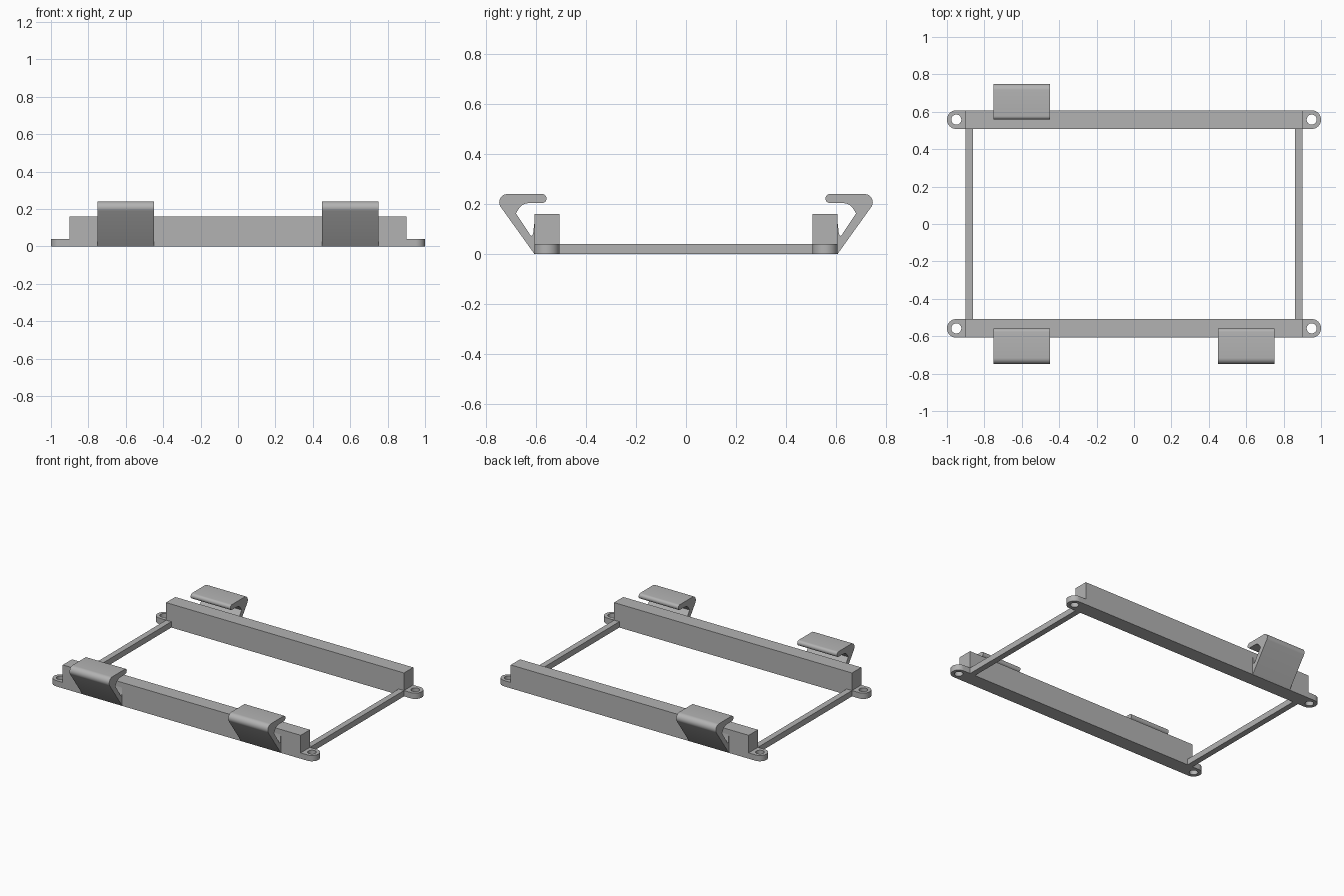
import bpy, bmesh
from math import sin, cos, pi, radians
from mathutils import Vector

if "Cube" in bpy.data.objects:
    bpy.data.objects.remove(bpy.data.objects["Cube"], do_unlink=True)

GREY = (0.45, 0.45, 0.45, 1)
mat = bpy.data.materials.new("plain grey")
mat.use_nodes = True
mat.diffuse_color = GREY
mat.node_tree.nodes["Principled BSDF"].inputs["Base Color"].default_value = GREY


def arc(cx, cy, r, start, end, steps=12):
    """Points on an arc, angles in degrees."""
    angles = [radians(start + (end - start) * i / steps) for i in range(steps + 1)]
    return [(cx + r * cos(a), cy + r * sin(a)) for a in angles]


def prism(name, loops, place, push):
    """Fill an outline (extra loops are holes) and extrude it along push."""
    bm = bmesh.new()
    edges = []
    for loop in loops:
        verts = [bm.verts.new(place(*p)) for p in loop]
        edges += [bm.edges.new((v, verts[i - 1])) for i, v in enumerate(verts)]
    bmesh.ops.triangle_fill(bm, edges=edges, use_beauty=True)
    grown = bmesh.ops.extrude_face_region(bm, geom=bm.faces[:])["geom"]
    moved = [g for g in grown if isinstance(g, bmesh.types.BMVert)]
    bmesh.ops.translate(bm, verts=moved, vec=Vector(push))
    bmesh.ops.recalc_face_normals(bm, faces=bm.faces[:])
    mesh = bpy.data.meshes.new(name)
    bm.to_mesh(mesh)
    bm.free()
    mesh.materials.append(mat)
    obj = bpy.data.objects.new(name, mesh)
    bpy.context.collection.objects.link(obj)
    bpy.ops.object.select_all(action="DESELECT")
    obj.select_set(True)
    bpy.context.view_layer.objects.active = obj
    bpy.ops.object.shade_smooth_by_angle(angle=radians(35))


def flat(name, loops, height):
    prism(name, loops, lambda x, y: (x, y, 0), (0, 0, height))


def box(name, x0, x1, y0, y1, height):
    flat(name, [[(x0, y0), (x1, y0), (x1, y1), (x0, y1)]], height)


BAR_IN, BAR_OUT, BAR_END = 0.508, 0.608, 0.9
MID = (BAR_IN + BAR_OUT) / 2
THIN = 0.04

# Long front and back bars, with a rounded screw tab at each end
for side, sy in (("front", -1), ("back", 1)):
    box(side + "_bar", -BAR_END, BAR_END, sy * BAR_IN, sy * BAR_OUT, 0.16)
    for hand, sx in (("left", 1), ("right", -1)):
        outer = [(BAR_END, BAR_IN)] + arc(0.95, MID, 0.05, -90, 90, 24) + [(BAR_END, BAR_OUT)]
        hole = arc(0.95, MID, 0.027, 0, 345, 23)
        loops = [[(sx * x, sy * y) for x, y in loop] for loop in (outer, hole)]
        flat(f"{side}_{hand}_screw_tab", loops, THIN)

# Thin side rails
for hand, sx in (("left", 1), ("right", -1)):
    box(hand + "_side_rail", sx * 0.86, sx * BAR_END, -BAR_IN, BAR_IN, THIN)

# Hooked clip profile: outer slope, rounded top, blunt lip, inner curve, notch
clip = [(BAR_OUT, 0)]
clip += arc(0.716, 0.207, 0.033, -30, 90)
clip += arc(0.577, 0.222, 0.018, 90, 270)
clip += [(0.630, 0.204), (0.643, 0.202), (0.657, 0.196), (0.668, 0.185), (0.682, 0.163)]
clip += [(0.626, 0.078), (0.621, 0.072), (0.616, 0.074), (0.613, 0.082), (BAR_OUT, 0.125)]

for name, x0, sy in (("front_right_clip", -0.75, -1),
                     ("front_left_clip", 0.45, -1),
                     ("back_right_clip", -0.75, 1)):
    prism(name, [clip], lambda y, z: (x0, sy * y, z), (0.3, 0, 0))
